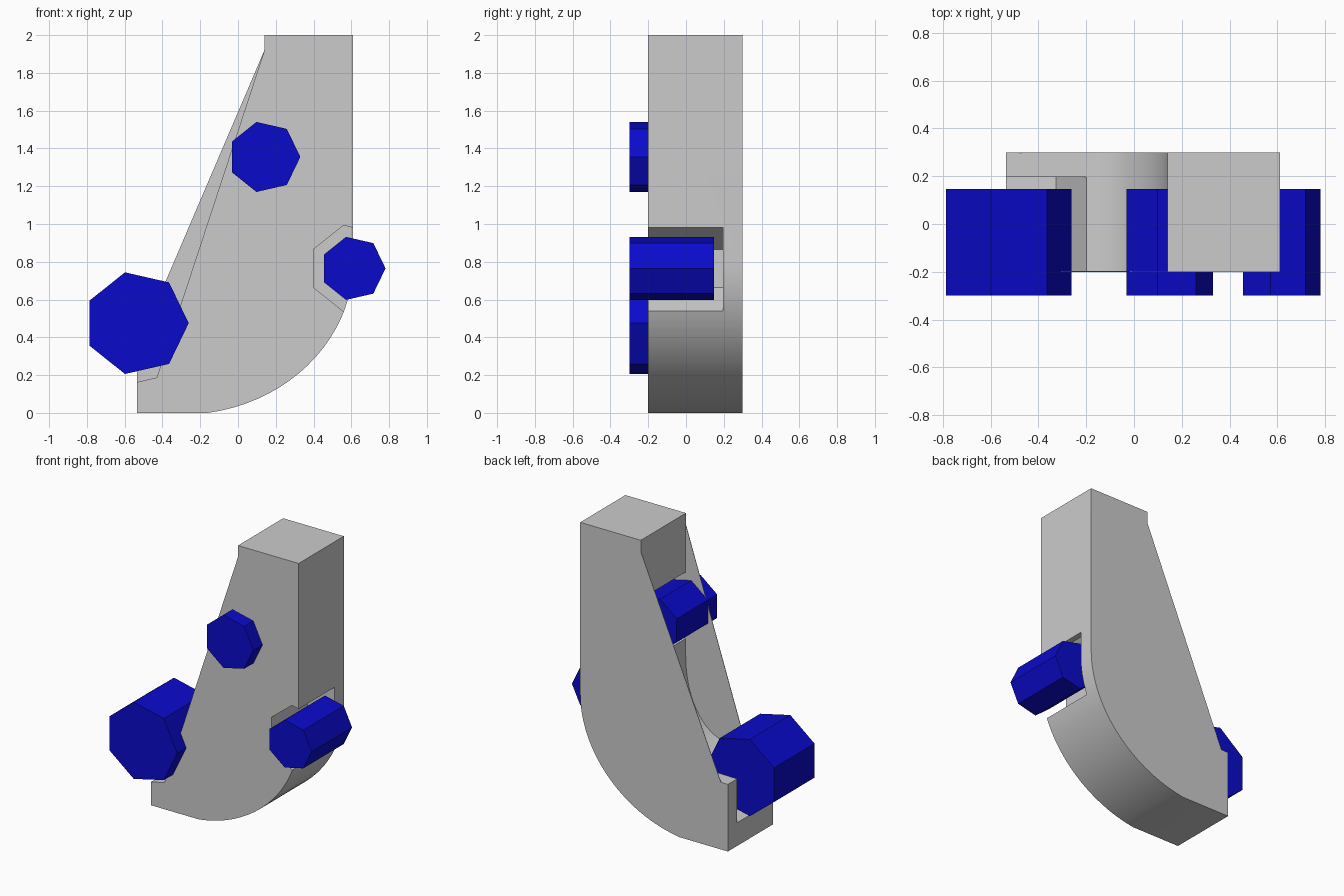
import bpy, bmesh, math
from mathutils import Vector
from mathutils.geometry import interpolate_bezier

if "Cube" in bpy.data.objects:
    bpy.data.objects.remove(bpy.data.objects["Cube"], do_unlink=True)


def make_material(name, color):
    mat = bpy.data.materials.new(name)
    mat.use_nodes = True
    mat.diffuse_color = (*color, 1)
    mat.node_tree.nodes["Principled BSDF"].inputs["Base Color"].default_value = (*color, 1)
    return mat


gray = make_material("light gray", (0.6, 0.6, 0.6))
blue = make_material("deep blue", (0.003, 0.003, 0.6))


def prism(name, outline, y0, y1, mat):
    """Extrude an (x, z) outline from y0 to y1."""
    bm = bmesh.new()
    face = bm.faces.new([bm.verts.new((x, y0, z)) for x, z in outline])
    new = bmesh.ops.extrude_face_region(bm, geom=[face])["geom"]
    bmesh.ops.translate(bm, vec=(0, y1 - y0, 0),
                        verts=[v for v in new if isinstance(v, bmesh.types.BMVert)])
    bmesh.ops.recalc_face_normals(bm, faces=bm.faces[:])
    mesh = bpy.data.meshes.new(name)
    bm.to_mesh(mesh)
    bm.free()
    mesh.materials.append(mat)
    obj = bpy.data.objects.new(name, mesh)
    bpy.context.collection.objects.link(obj)
    return obj


def bend(a, b, c, d, steps=20):
    pts = interpolate_bezier(*[Vector((x, z, 0)) for x, z in (a, b, c, d)], steps)
    return [(p.x, p.y) for p in pts]


def heptagon(x, z, r):
    return [(x + r * math.cos(math.tau * i / 7), z + r * math.sin(math.tau * i / 7))
            for i in range(7)]


# Curved bracket: straight post bending into a foot
outer = bend((-0.16, 0), (0.28, 0.06), (0.61, 0.40), (0.61, 0.80))
inner = bend((0.14, 1.0), (0.14, 0.7), (0.0, 0.48), (-0.2, 0.475))
bracket = prism("bracket", [(-0.535, 0)] + outer + [(0.61, 2), (0.14, 2), (0.14, 1.92)]
                + inner + [(-0.535, 0.47)], -0.2, 0.3, gray)

# Pegs, each in a pocket that is a little wider and deeper
clearance = 0.062
for name, x, z, r in (("upper", 0.14, 1.355, 0.19),
                      ("side", 0.61, 0.765, 0.171),
                      ("foot", -0.537, 0.475, 0.276)):
    prism(name + "_peg", heptagon(x, z, r), -0.3, 0.147, blue)
    cutter = prism(name + "_pocket_cutter", heptagon(x, z, r + clearance), -0.4, 0.197, gray)
    cutter.hide_render = True
    cutter.hide_viewport = True
    cut = bracket.modifiers.new(name + "_pocket", 'BOOLEAN')
    cut.operation = 'DIFFERENCE'
    cut.solver = 'EXACT'
    cut.object = cutter

# Apply the pockets, then remove the cutters
bpy.context.view_layer.update()
depsgraph = bpy.context.evaluated_depsgraph_get()
cut_mesh = bpy.data.meshes.new_from_object(bracket.evaluated_get(depsgraph))
bracket.modifiers.clear()
bracket.data = cut_mesh
for obj in [o for o in bpy.data.objects if o.name.endswith("_pocket_cutter")]:
    bpy.data.objects.remove(obj, do_unlink=True)

# Thin webs closing the bend at the front and back
prism("front_web", [(0.14, 1.92), (-0.43, 0.187), (-0.325, 0.211), (0.14, 0.6),
                    (0.4, 1.2), (0.4, 1.62)], -0.2, -0.197, gray)
prism("back_web", [(0.14, 1.92), (-0.48, 0.47), (0.14, 0.47)], 0.297, 0.3, gray)

# Smooth the bends only
bpy.ops.object.select_all(action='DESELECT')
bracket.select_set(True)
bpy.context.view_layer.objects.active = bracket
bpy.ops.object.shade_smooth_by_angle(angle=math.radians(25))
